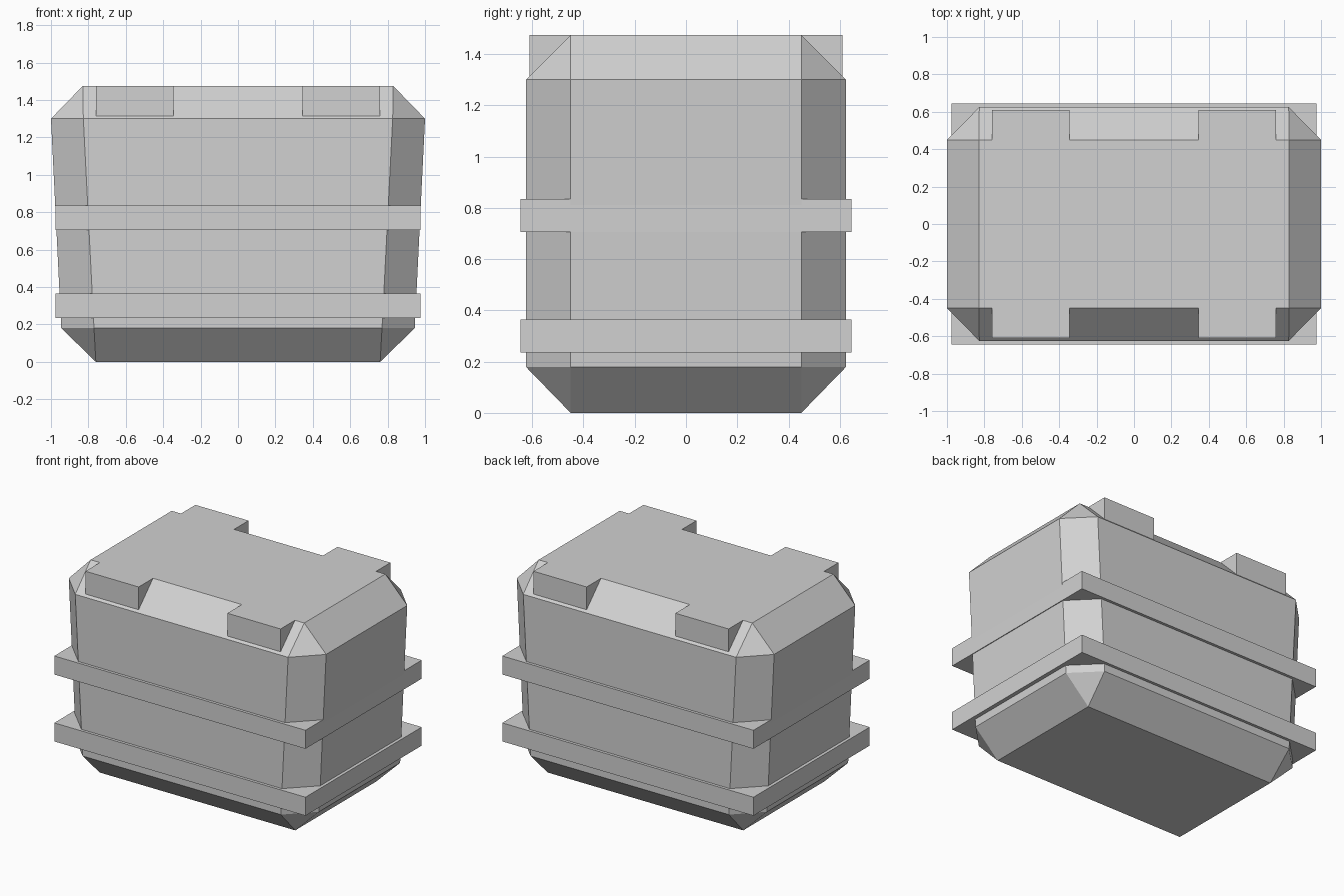
import bpy, bmesh
from mathutils import Vector

cube = bpy.data.objects.get("Cube")
if cube:
    bpy.data.objects.remove(cube, do_unlink=True)

grey = bpy.data.materials.new("light grey")
grey.use_nodes = True
colour = (0.64, 0.64, 0.64, 1.0)
grey.diffuse_color = colour
grey.node_tree.nodes["Principled BSDF"].inputs["Base Color"].default_value = colour


def add_object(name, bm):
    bmesh.ops.recalc_face_normals(bm, faces=bm.faces)
    mesh = bpy.data.meshes.new(name)
    bm.to_mesh(mesh)
    bm.free()
    mesh.materials.append(grey)
    obj = bpy.data.objects.new(name, mesh)
    bpy.context.collection.objects.link(obj)
    return obj


def add_box(name, low, high):
    low, high = Vector(low), Vector(high)
    bm = bmesh.new()
    bmesh.ops.create_cube(bm, size=1)
    bmesh.ops.scale(bm, vec=high - low, verts=bm.verts)
    bmesh.ops.translate(bm, vec=(low + high) / 2, verts=bm.verts)
    return add_object(name, bm)


# Crate body: tapered box with every edge chamfered, as a hull of corner points
corner_points = [
    (0.76, 0.45, 0.0),
    (0.77, 0.625, 0.18), (0.945, 0.45, 0.18),
    (0.827, 0.625, 1.3), (1.0, 0.45, 1.3),
    (0.83, 0.45, 1.475),
]
bm = bmesh.new()
for x, y, z in corner_points:
    for sx in (-1, 1):
        for sy in (-1, 1):
            bm.verts.new((sx * x, sy * y, z))
bmesh.ops.convex_hull(bm, input=bm.verts)
bmesh.ops.dissolve_limit(bm, angle_limit=0.03, verts=bm.verts, edges=bm.edges)
add_object("crate_body", bm)

# Two square bands around the body
for name, bottom in (("lower_band", 0.235), ("upper_band", 0.705)):
    add_box(name, (-0.976, -0.645, bottom), (0.976, 0.645, bottom + 0.13))

# Four lid blocks filling the chamfer at the front and back
for side, sx in (("left", 1), ("right", -1)):
    for end, sy in (("front", -1), ("back", 1)):
        xs = sorted((sx * 0.345, sx * 0.758))
        ys = sorted((sy * 0.45, sy * 0.61))
        add_box(f"{end}_{side}_lid_block", (xs[0], ys[0], 1.315), (xs[1], ys[1], 1.475))
